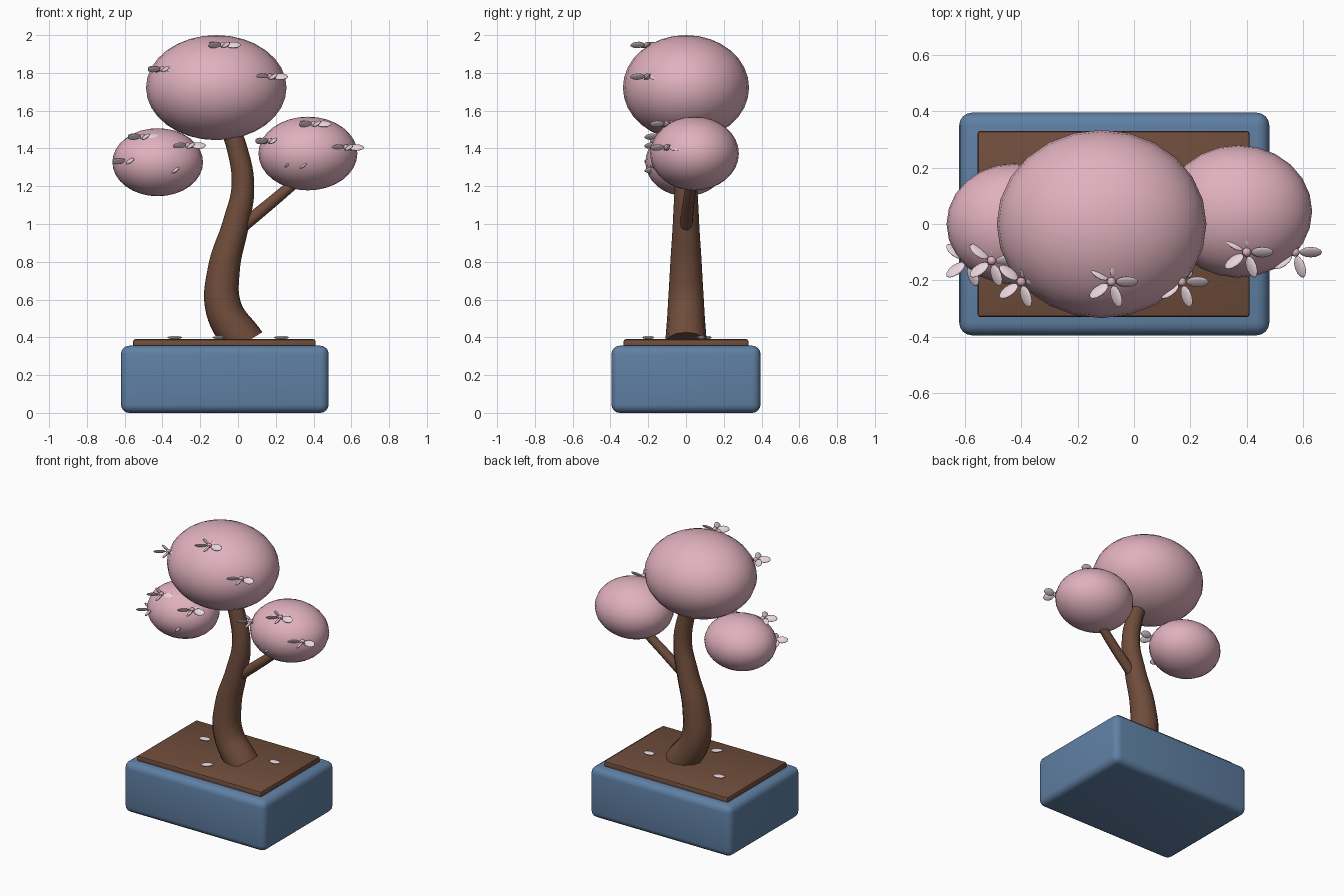
import bpy
import math
from mathutils import Matrix, Vector

if "Cube" in bpy.data.objects:
    bpy.data.objects.remove(bpy.data.objects["Cube"])


def material(name, rgb):
    m = bpy.data.materials.new(name)
    m.diffuse_color = (*rgb, 1)
    m.use_nodes = True
    m.node_tree.nodes["Principled BSDF"].inputs["Base Color"].default_value = m.diffuse_color
    return m


BLUE = material("glazed blue", (0.115, 0.215, 0.37))
SOIL = material("soil brown", (0.16, 0.075, 0.045))
BARK = material("bark brown", (0.16, 0.073, 0.044))
PINK = material("blossom pink", (0.75, 0.44, 0.52))
PALE = material("pale petal", (0.80, 0.66, 0.70))


def finish(ob, name, mat, angle=40):
    ob.name = name
    ob.data.materials.clear()
    ob.data.materials.append(mat)
    bpy.ops.object.select_all(action='DESELECT')
    ob.select_set(True)
    bpy.context.view_layer.objects.active = ob
    bpy.ops.object.shade_smooth_by_angle(angle=math.radians(angle))
    return ob


def box(name, mat, center, size, bevel, segments):
    bpy.ops.mesh.primitive_cube_add(size=1, location=center)
    ob = bpy.context.object
    ob.scale = size
    bpy.ops.object.transform_apply(location=False, rotation=False, scale=True)
    mod = ob.modifiers.new("rounded edges", 'BEVEL')
    mod.width, mod.segments = bevel, segments
    bpy.ops.object.modifier_apply(modifier=mod.name)
    return finish(ob, name, mat)


def ellipsoid(name, mat, center, radii, rot=(0, 0, 0), segs=24, rings=16):
    bpy.ops.mesh.primitive_uv_sphere_add(segments=segs, ring_count=rings,
                                         radius=1, location=center, rotation=rot)
    ob = bpy.context.object
    ob.scale = radii
    return finish(ob, name, mat, 80)


def limb(name, points):
    """Tapered tube through (x, y, z, radius) points."""
    cu = bpy.data.curves.new(name, 'CURVE')
    cu.dimensions = '3D'
    cu.bevel_depth, cu.bevel_resolution = 1, 4
    cu.resolution_u = 8
    cu.use_fill_caps = True
    sp = cu.splines.new('BEZIER')
    sp.bezier_points.add(len(points) - 1)
    for bp, (x, y, z, r) in zip(sp.bezier_points, points):
        bp.co, bp.radius = (x, y, z), r
        bp.handle_left_type = bp.handle_right_type = 'AUTO'
    ob = bpy.data.objects.new(name, cu)
    bpy.context.collection.objects.link(ob)
    bpy.ops.object.select_all(action='DESELECT')
    ob.select_set(True)
    bpy.context.view_layer.objects.active = ob
    bpy.ops.object.convert(target='MESH')
    return finish(bpy.context.object, name, BARK)


def flower(name, center):
    """Five twisted petals around a small round heart."""
    c = Vector(center)
    ellipsoid(name + "_heart", PINK, c, (0.016,) * 3, segs=12, rings=8)
    for i in range(5):
        a = i * math.tau / 5
        offset = Matrix.Rotation(a, 3, 'Z') @ Vector((0.055, 0, 0))
        ellipsoid(f"{name}_petal_{i + 1}", PALE, c + offset,
                  (0.04, 0.024, 0.008), (math.radians(42), 0, a), 12, 8)


# Pot and soil
box("pot", BLUE, (-0.07, 0, 0.178), (1.10, 0.79, 0.356), 0.045, 4)
box("soil", SOIL, (-0.0725, 0, 0.365), (0.965, 0.66, 0.05), 0.01, 2)

# Trunk and branch
limb("trunk", [(0.035, 0, 0.37, 0.11), (-0.075, 0, 0.55, 0.097),
               (-0.075, 0, 0.76, 0.085), (-0.012, 0, 1.0, 0.070),
               (0.026, 0, 1.2, 0.060), (-0.005, 0, 1.4, 0.054),
               (-0.06, 0, 1.55, 0.05)])
limb("branch", [(0.02, 0, 0.985, 0.034), (0.19, 0.015, 1.125, 0.031),
                (0.36, 0.04, 1.27, 0.028)])

# Foliage clouds
ellipsoid("foliage_top", PINK, (-0.115, 0, 1.722), (0.372, 0.334, 0.278))
ellipsoid("foliage_right", PINK, (0.37, 0.045, 1.373), (0.262, 0.235, 0.195))
ellipsoid("foliage_left", PINK, (-0.425, 0, 1.327), (0.24, 0.215, 0.18))

# Blossoms, grouped by cloud
blossoms = [(-0.08, -0.205, 1.948), (-0.40, -0.205, 1.82), (0.17, -0.205, 1.78),
            (0.40, -0.10, 1.53), (0.572, -0.10, 1.405), (0.17, -0.10, 1.44),
            (0.325, -0.10, 1.31), (-0.505, -0.13, 1.462), (-0.588, -0.13, 1.333),
            (-0.265, -0.13, 1.415), (-0.35, -0.13, 1.285)]
for n, pos in enumerate(blossoms, 1):
    flower(f"blossom_{n}", pos)

# Fallen petals on the soil
for n, (x, y, a) in enumerate([(-0.335, 0.11, 0.2), (-0.10, -0.2, 0.7),
                               (0.23, 0.08, 0.0)], 1):
    ellipsoid(f"fallen_petal_{n}", PALE, (x, y, 0.399), (0.04, 0.026, 0.008),
              (0, 0, a), 12, 8)
